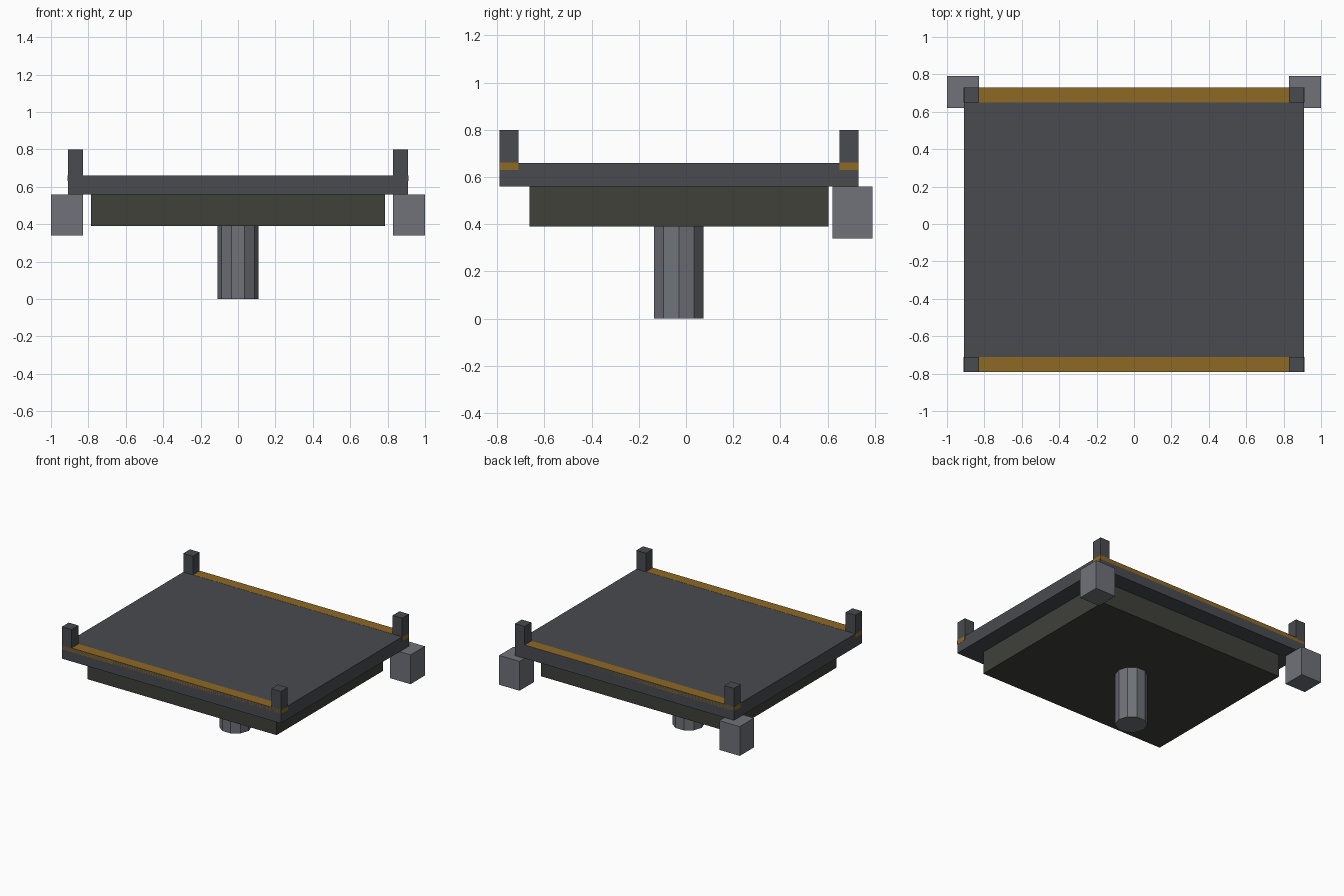
import bpy, bmesh
from math import cos, sin, pi

if "Cube" in bpy.data.objects:
    bpy.data.objects.remove(bpy.data.objects["Cube"])


def material(name, rgb):
    m = bpy.data.materials.new(name)
    m.diffuse_color = (*rgb, 1)
    m.use_nodes = True
    m.node_tree.nodes["Principled BSDF"].inputs["Base Color"].default_value = m.diffuse_color
    return m


SLATE = material("slate", (0.065, 0.07, 0.08))
OLIVE = material("dark_olive", (0.05, 0.052, 0.042))
GREY = material("mid_grey", (0.16, 0.168, 0.19))
ORANGE = material("orange", (0.27, 0.14, 0.018))


def prism(name, outline, z0, z1, mat):
    """Extrude a counter-clockwise xy outline from z0 to z1."""
    bm = bmesh.new()
    base = bm.faces.new([bm.verts.new((x, y, z0)) for x, y in outline])
    top = bmesh.ops.extrude_face_region(bm, geom=[base], use_keep_orig=True)["geom"]
    bmesh.ops.translate(bm, vec=(0, 0, z1 - z0),
                        verts=[v for v in top if isinstance(v, bmesh.types.BMVert)])
    bmesh.ops.recalc_face_normals(bm, faces=bm.faces)
    mesh = bpy.data.meshes.new(name)
    bm.to_mesh(mesh)
    bm.free()
    mesh.materials.append(mat)
    ob = bpy.data.objects.new(name, mesh)
    bpy.context.collection.objects.link(ob)
    return ob


def box(name, x0, x1, y0, y1, z0, z1, mat):
    return prism(name, [(x0, y0), (x1, y0), (x1, y1), (x0, y1)], z0, z1, mat)


CY = -0.03            # centre of the platform in y
HX, HY = 0.91, 0.76   # platform half sizes
POST = 0.08

# Ten-sided pedestal, under-box and deck
prism("pedestal", [(0.11 * cos(i * pi / 5), CY + 0.11 * sin(i * pi / 5)) for i in range(10)],
      0, 0.39, GREY)
box("under_box", -0.785, 0.785, CY - 0.633, CY + 0.633, 0.39, 0.56, OLIVE)
box("deck", -HX, HX, CY - HY, CY + HY, 0.56, 0.66, SLATE)

for sy, end in ((-1, "front"), (1, "back")):
    ya, yb = sorted((CY + sy * HY, CY + sy * (HY - POST)))
    # Orange trim strip let into the deck edge, a hair proud of the top
    e = 0.001
    box(f"{end}_trim", -HX - e, HX + e, ya, yb, 0.63, 0.66 + e, ORANGE)
    for sx, side in ((-1, "left"), (1, "right")):
        # Corner posts
        xa, xb = sorted((sx * HX, sx * (HX - POST)))
        box(f"{end}_{side}_post", xa, xb, ya, yb, 0.66, 0.80, SLATE)

# Blocks hanging under the rear corners
for sx, side in ((-1, "left"), (1, "right")):
    xa, xb = sorted((sx * 0.83, sx * 1.0))
    box(f"rear_{side}_block", xa, xb, 0.62, 0.79, 0.34, 0.56, GREY)
